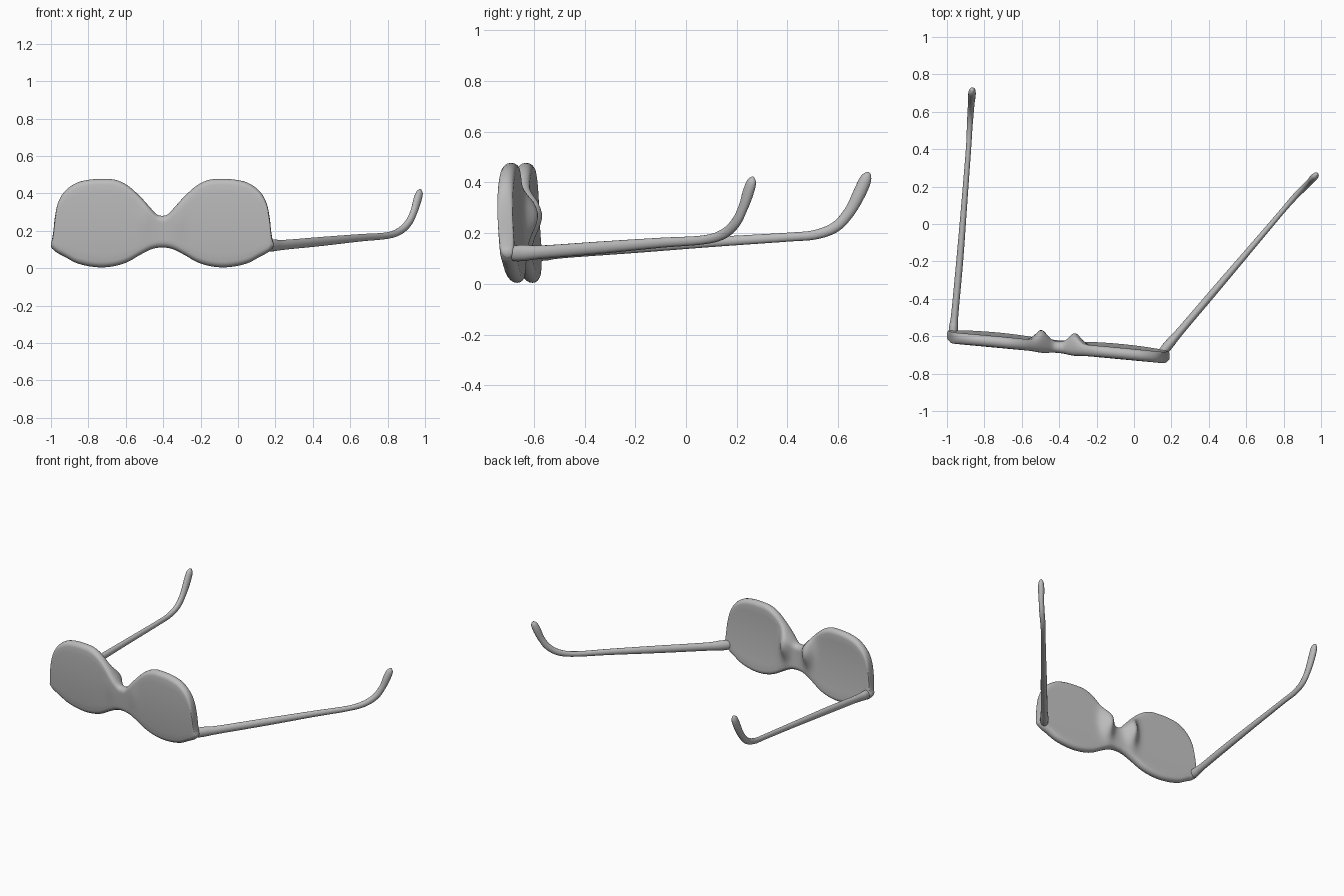
import bpy, bmesh, math
from mathutils import Vector

if "Cube" in bpy.data.objects:
    bpy.data.objects.remove(bpy.data.objects["Cube"])

grey = bpy.data.materials.new("plain grey")
grey.diffuse_color = (0.5, 0.5, 0.5, 1)
grey.use_nodes = True
grey.node_tree.nodes["Principled BSDF"].inputs["Base Color"].default_value = grey.diffuse_color


def smooth_path(points, steps):
    """Catmull-Rom curve through points of any dimension."""
    pts = [Vector(p) for p in points]
    pts = [pts[0] * 2 - pts[1]] + pts + [pts[-1] * 2 - pts[-2]]
    out = []
    for a, b, c, d in zip(pts, pts[1:], pts[2:], pts[3:]):
        for i in range(steps):
            t = i / steps
            out.append(0.5 * (2 * b + (c - a) * t + (2 * a - 5 * b + 4 * c - d) * t * t
                              + (3 * b - a - 3 * c + d) * t ** 3))
    return out + [pts[-2]]


def loft(name, rings):
    """Skin closed rings of points and cap both ends."""
    bm = bmesh.new()
    loops = [[bm.verts.new(p) for p in ring] for ring in rings]
    n = len(loops[0])
    for a, b in zip(loops, loops[1:]):
        for i in range(n):
            j = (i + 1) % n
            bm.faces.new((a[i], a[j], b[j], b[i]))
    bm.faces.new(loops[0])
    bm.faces.new(loops[-1])
    bmesh.ops.recalc_face_normals(bm, faces=bm.faces)
    mesh = bpy.data.meshes.new(name)
    bm.to_mesh(mesh)
    bm.free()
    mesh.materials.append(grey)
    obj = bpy.data.objects.new(name, mesh)
    bpy.context.collection.objects.link(obj)
    for f in mesh.polygons:
        f.use_smooth = True
    return obj


# Lens front: distance from the bridge, upper edge, lower edge
CENTRE, END = -0.405, 0.595
half = [(0, .28, .11), (.03, .288, .108), (.068, .328, .097), (.12, .385, .07), (.185, .442, .033),
        (.25, .472, .012), (.32, .477, .004), (.39, .473, .01), (.46, .455, .028),
        (.52, .412, .06), (.555, .355, .078), (.573, .28, .09), (.582, .2, .098),
        (.59, .15, .106), (END, .135, .118)]
outline = [(-u, t, b) for u, t, b in half[:0:-1]] + half


def front_ring(u, top, bottom):
    ring = []
    mid, h = (top + bottom) / 2, (top - bottom) / 2
    edge = min(1, max(0, (END - abs(u)) / 0.03))
    thick = 0.012 + 0.018 * math.sqrt(1 - (1 - edge) ** 2)
    cap = min(0.03, h * 0.9)
    # straight front and back walls joined by round rims
    section = [(s, 0) for s in (-1, -.8, -.6, -.4, -.2, 0, .2, .4, .6, .8)]
    pts = [(s * (h - cap), -1.0) for s, _ in section]
    pts += [(h - cap + cap * math.cos(a), math.sin(a))
            for a in [math.radians(-90 + 22.5 * k) for k in range(9)]]
    pts += [(-s * (h - cap), 1.0) for s, _ in section[1:]]
    pts += [(-(h - cap) - cap * math.cos(a), math.sin(a))
            for a in [math.radians(90 - 22.5 * k) for k in range(8)]]
    for dz, side in pts:
        z = mid + dz
        y = -0.657 - 0.093 * u + side * thick - 0.05 * (z - 0.2) + 0.2 * (z - 0.24) ** 2
        # nose pads swell out of the back beside the bridge
        pad = math.exp(-((abs(u) - 0.09) / 0.042) ** 2 - ((z - 0.27) / 0.09) ** 2)
        y += pad * (0.055 if side > 0 else -0.006) * abs(side)
        ring.append((CENTRE + u, y, z))
    return ring


loft("lens_front", [front_ring(*p) for p in smooth_path(outline, 5)])


# Temple arms: x, y, z, radius
def arm(name, points):
    path = smooth_path(points, 6)
    rings = []
    for i, p in enumerate(path):
        a, b = path[max(i - 1, 0)], path[min(i + 1, len(path) - 1)]
        d = Vector((b - a)[:3]).normalized()
        side = d.cross(Vector((0, 0, 1))).normalized()
        up = side.cross(d)
        c, r = Vector(p[:3]), max(p[3], 0.002)
        rings.append([c + (side * math.cos(t) * 0.88 + up * math.sin(t) * 1.1) * r
                      for t in [math.tau * k / 16 for k in range(16)]])
    loft(name, rings)


arm("right_arm", [(.135, -.70, .118, .015), (.155, -.682, .12, .027), (.19, -.64, .122, .029),
                  (.25, -.57, .125, .024), (.45, -.335, .143, .022), (.65, -.1, .162, .018),
                  (.79, .065, .173, .016), (.86, .145, .195, .018), (.91, .195, .24, .019),
                  (.94, .225, .30, .019), (.958, .245, .36, .022), (.97, .258, .40, .019),
                  (.975, .264, .417, .009), (.977, .266, .421, .002)])
arm("left_arm", [(-.955, -.608, .118, .015), (-.966, -.59, .12, .026), (-.965, -.55, .122, .027),
                 (-.958, -.48, .126, .022), (-.932, -.2, .145, .021), (-.908, .1, .165, .018),
                 (-.885, .4, .184, .016), (-.879, .51, .194, .017), (-.874, .59, .225, .019),
                 (-.87, .645, .285, .02), (-.867, .685, .36, .023), (-.865, .708, .412, .021),
                 (-.864, .719, .435, .01), (-.864, .721, .439, .002)])
